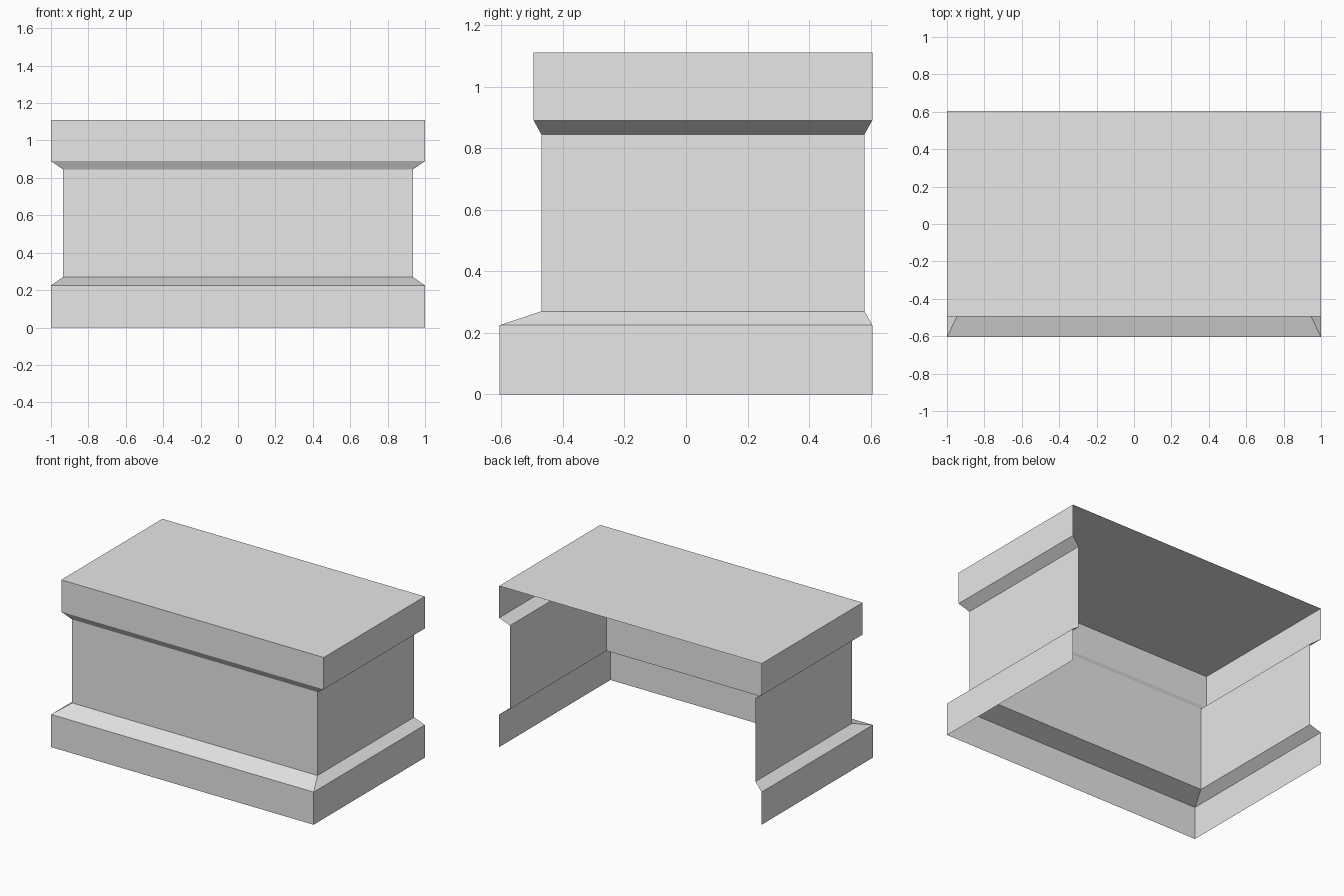
import bpy
import bmesh

cube = bpy.data.objects.get("Cube")
if cube:
    bpy.data.objects.remove(cube, do_unlink=True)

grey = bpy.data.materials.new("light grey")
grey.use_nodes = True
colour = (0.8, 0.8, 0.8, 1)
grey.diffuse_color = colour
grey.node_tree.nodes["Principled BSDF"].inputs["Base Color"].default_value = colour


def wall_shell(name, levels, lid=False):
    """Three-sided shell, open at the back, lofted through (z, half width, front, back)."""
    bm = bmesh.new()
    rows = [[bm.verts.new((x, y, z)) for x, y in
             ((-w, back), (-w, front), (w, front), (w, back))]
            for z, w, front, back in levels]
    for low, high in zip(rows, rows[1:]):
        for i in range(3):
            bm.faces.new((low[i], low[i + 1], high[i + 1], high[i]))
    if lid:
        bm.faces.new(rows[-1])
    mesh = bpy.data.meshes.new(name)
    bm.to_mesh(mesh)
    bm.free()
    mesh.materials.append(grey)
    obj = bpy.data.objects.new(name, mesh)
    bpy.context.collection.objects.link(obj)


# Cross-sections at each change of profile
base = (1.0, -0.605, 0.605)
waist = (0.935, -0.47, 0.58)
crown = (1.0, -0.495, 0.605)

# Plinth with sloped upper edge
wall_shell("plinth", [(0, *base), (0.225, *base), (0.27, *waist)])
# Recessed wall panels
wall_shell("wall_panels", [(0.27, *waist), (0.845, *waist)])
# Top band with sloped underside and closed lid
wall_shell("counter_top", [(0.845, *waist), (0.89, *crown), (1.11, *crown)], lid=True)
